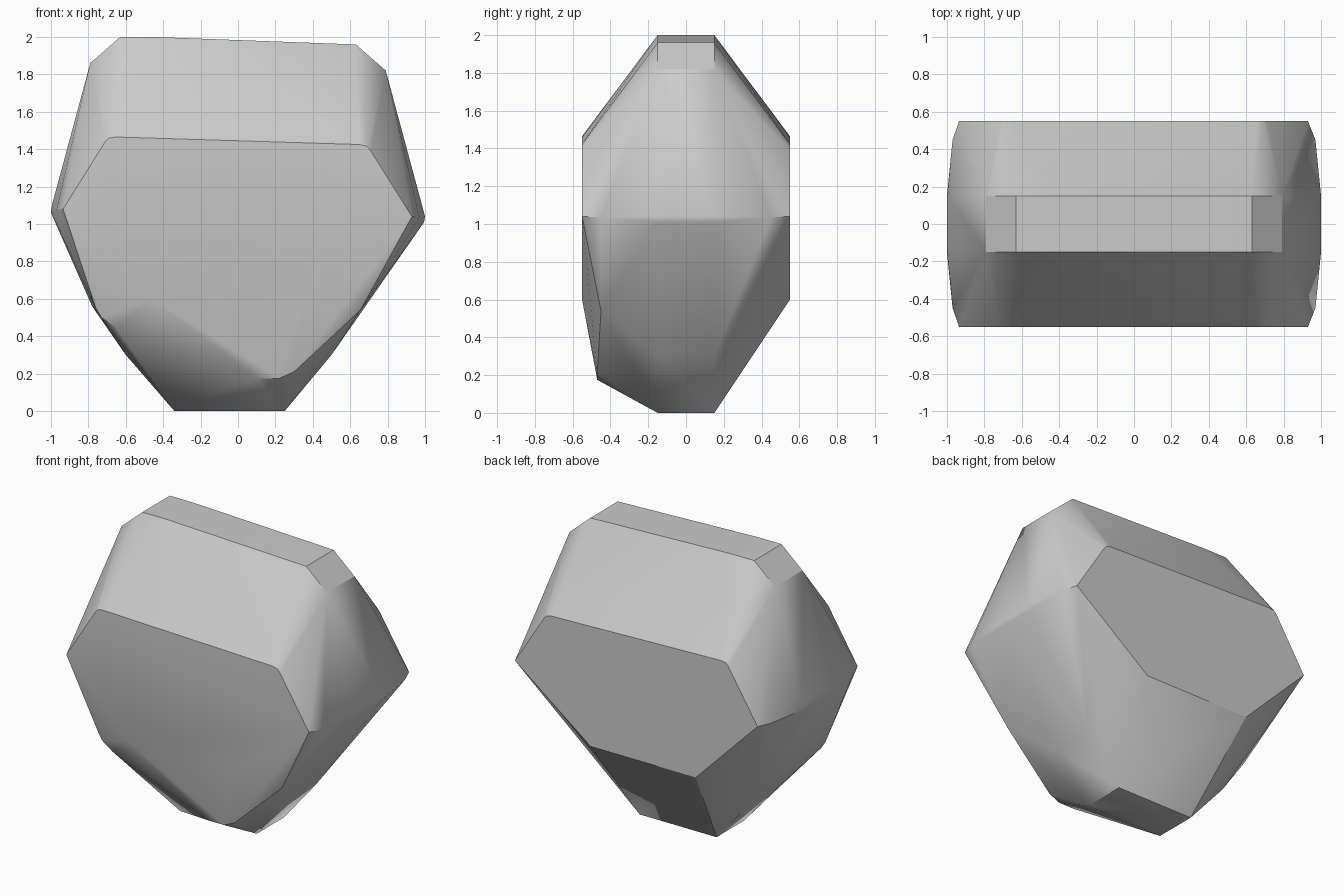
import bpy, bmesh

if "Cube" in bpy.data.objects:
    bpy.data.objects.remove(bpy.data.objects["Cube"])

bm = bmesh.new()

def ring(y, profile, sides=(-1, 1)):
    """Add x-z profile points at depth y on the given sides."""
    for s in sides:
        for x, z in profile:
            bm.verts.new((x, s * y, z))

# Outer silhouette of the central slab
ring(0.15, [(-0.63, 2.0), (-0.45, 2.0), (0.63, 1.96), (0.79, 1.82),
            (1.0, 1.04), (0.995, 1.01), (0.50, 0.30), (0.25, 0), (-0.34, 0),
            (-0.60, 0.30), (-0.78, 0.56), (-1.0, 1.06), (-0.995, 1.10), (-0.79, 1.86)])
# Shoulder between slab and flat faces
ring(0.45, [(0.97, 1.035), (-0.97, 1.075)])
# Flat front and back faces with rounded upper corners
ring(0.55, [(-0.71, 1.44), (-0.69, 1.46), (-0.65, 1.465), (0.65, 1.425),
            (0.69, 1.415), (0.71, 1.39), (0.93, 1.04), (0.35, 0.6),
            (-0.46, 0.6), (-0.935, 1.08)])
# Lower bulge on the front only
ring(0.47, [(0.10, 0.175), (0.22, 0.175), (0.30, 0.21)], sides=(-1,))
ring(0.45, [(0.655, 0.54), (-0.76, 0.55), (-0.73, 0.50), (-0.65, 0.445)], sides=(-1,))

# Wrap everything in a convex hull
res = bmesh.ops.convex_hull(bm, input=bm.verts[:])
loose = {g for g in res["geom_interior"] + res["geom_unused"]
         if isinstance(g, bmesh.types.BMVert)}
bmesh.ops.delete(bm, geom=list(loose), context='VERTS')
bmesh.ops.dissolve_limit(bm, angle_limit=0.01, verts=bm.verts[:], edges=bm.edges[:])
bmesh.ops.recalc_face_normals(bm, faces=bm.faces[:])

mesh = bpy.data.meshes.new("boulder")
bm.to_mesh(mesh)
bm.free()
boulder = bpy.data.objects.new("boulder", mesh)
bpy.context.collection.objects.link(boulder)
bpy.context.view_layer.objects.active = boulder
boulder.select_set(True)
bpy.ops.object.shade_smooth_by_angle(angle=0.52)
